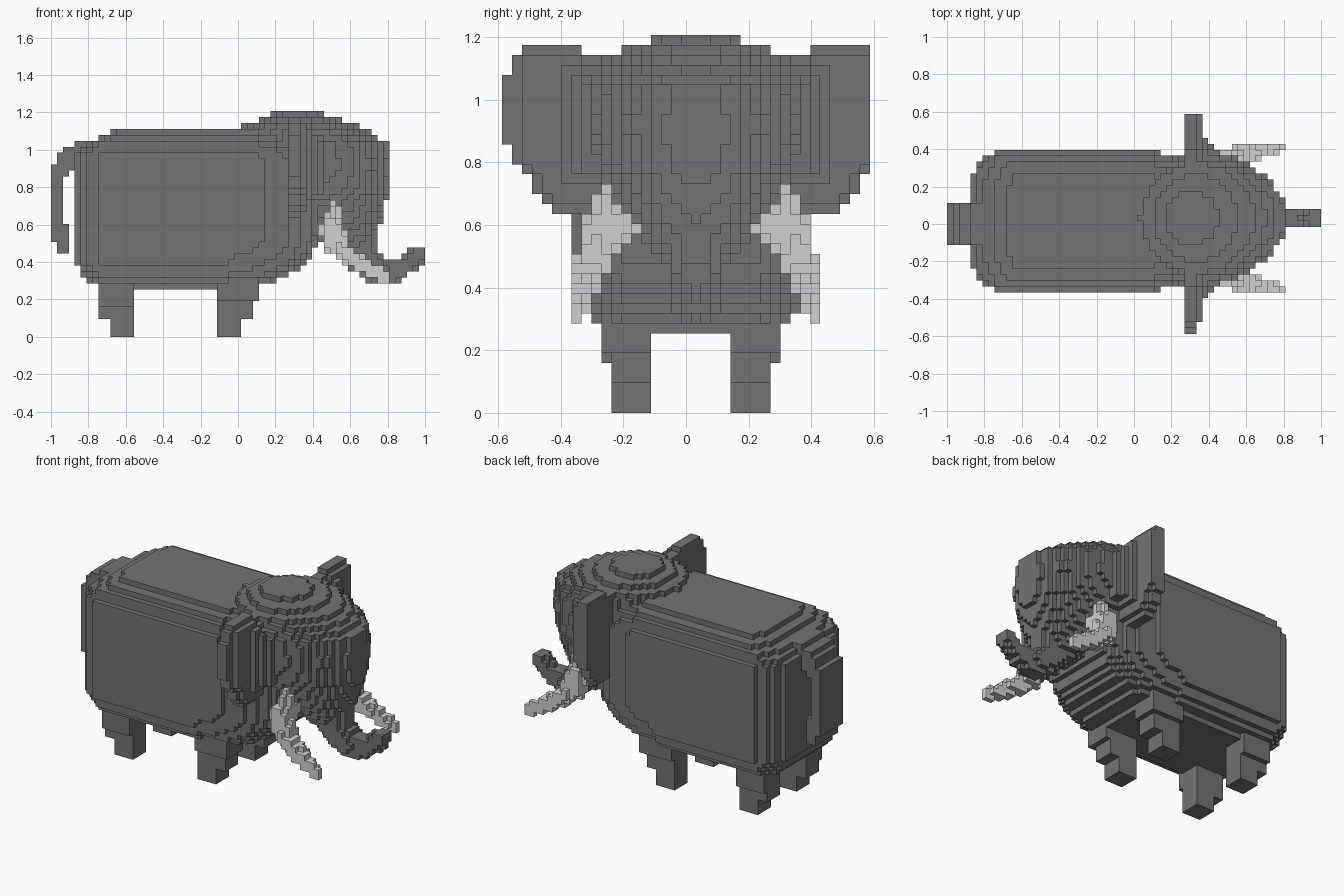
import bpy, bmesh
from math import hypot
from mathutils import Vector
from mathutils.geometry import intersect_point_line

V = 2 / 63                      # block size
NX, NY, NZ = 63, 37, 38         # grid of blocks
MID = V                         # mirror plane of head, ears and tusks

if "Cube" in bpy.data.objects:
    bpy.data.objects.remove(bpy.data.objects["Cube"])


def material(name, value):
    m = bpy.data.materials.new(name)
    m.use_nodes = True
    colour = (value, value, value, 1)
    m.diffuse_color = colour
    m.node_tree.nodes["Principled BSDF"].inputs["Base Color"].default_value = colour
    return m


hide_grey = material("hide grey", 0.17)
ivory_grey = material("ivory grey", 0.63)


def centre(c):
    return Vector(((c[0] + 0.5) * V - 1, (c[1] + 0.5 - NY / 2) * V, (c[2] + 0.5) * V))


def select(test, start=0):
    """Cells whose centre passes the test, from a first column onward."""
    cells = ((i, j, k) for i in range(start, NX) for j in range(NY) for k in range(NZ))
    return {c for c in cells if test(centre(c))}


def block(i0, i1, j0, j1, k0, k1):
    return {(i, j, k) for i in range(i0, i1) for j in range(j0, j1) for k in range(k0, k1)}


def build(name, cells, mat):
    """Make a blocky mesh from the outer faces of a set of cells."""
    bm = bmesh.new()
    verts = {}

    def corner(p):
        if p not in verts:
            verts[p] = bm.verts.new(((p[0] * V) - 1, (p[1] - NY / 2) * V, p[2] * V))
        return verts[p]

    for c in sorted(cells):
        for axis in range(3):
            for side in (0, 1):
                n = list(c)
                n[axis] += 2 * side - 1
                if tuple(n) in cells:
                    continue
                ring = []
                for a, b in ((0, 0), (1, 0), (1, 1), (0, 1)):
                    p = list(c)
                    p[axis] += side
                    p[(axis + 1) % 3] += a
                    p[(axis + 2) % 3] += b
                    ring.append(corner(tuple(p)))
                bm.faces.new(ring if side else ring[::-1])
    mesh = bpy.data.meshes.new(name)
    bm.to_mesh(mesh)
    bm.free()
    mesh.materials.append(mat)
    obj = bpy.data.objects.new(name, mesh)
    bpy.context.collection.objects.link(obj)


def tube(path):
    """Test for a tapering tube through points given as (x, y, z, radius)."""
    pts = [(Vector(p[:3]), p[3]) for p in path]

    def test(p):
        for (a, ra), (b, rb) in zip(pts, pts[1:]):
            t = intersect_point_line(p, a, b)[1]
            t = min(max(t, 0), 1)
            if (p - a.lerp(b, t)).length <= ra + (rb - ra) * t:
                return True
        return False
    return test


# Rounded body: long rounding at the chest, stepped round rump on top
def body_test(p):
    x, y, z = (p.x + 1) / V, abs(p.y / V + NY / 2 - 19), p.z / V
    belly = 9 if x > 30 else 6
    dx = max((10 - x) / 6, (x - 30) / 15, 0)
    dy = max(y - 6, 0) / 6
    dz = max((8 + belly - z) / belly, (z - 29) / 6, 0)
    rump = hypot(max(16 - x, 0), max(y - 4, 0))
    return dx * dx + dy * dy + dz * dz <= 1 and rump <= 6 + 2 * (34.5 - z)


# Head as stacked ovals: height, back, front, half width
LAYERS = [(0.40, 0.58, 0.76, 0.08), (0.48, 0.46, 0.74, 0.10),
          (0.57, 0.38, 0.75, 0.17), (0.66, 0.2, 0.78, 0.24),
          (0.78, 0.05, 0.81, 0.31), (0.9, 0.0, 0.82, 0.345),
          (1.03, 0.0, 0.81, 0.34), (1.1, 0.02, 0.70, 0.31),
          (1.13, 0.03, 0.65, 0.29), (1.16, 0.1, 0.56, 0.235),
          (1.19, 0.16, 0.46, 0.15), (1.21, 0.16, 0.46, 0.15)]


def head_test(p):
    for low, high in zip(LAYERS, LAYERS[1:]):
        if low[0] <= p.z < high[0]:
            t = (p.z - low[0]) / (high[0] - low[0])
            back, front, half = (a + (b - a) * t for a, b in zip(low[1:], high[1:]))
            u = (p.x - (back + front) / 2) / ((front - back) / 2)
            w = (p.y - MID) / half
            return abs(u) ** 1.8 + abs(w) ** 1.8 <= 1
    return False


# Thin fan ears that thicken toward the middle
def ear_test(side):
    def test(p):
        w = (p.y - MID) * side
        if w < 0.16:
            return False
        d = 0.635 - w
        bottom = max(0.635, 0.89 - 1.4 * d)
        top = min(1.18, 1.02 + 2 * d)
        if w < 0.36:
            top = min(top, 1.15 - 0.6 * max(0.3 - w, 0))
        inset = min(d, 2.5 * (top - p.z), 2 * (p.z - bottom))
        depth = 0.335 + V * sum(inset > s for s in (0.09, 0.2, 0.24, 0.28))
        return inset >= 0 and 0.27 <= p.x <= depth
    return test


# Tusks: a root, a short upright spur and a forward sweep
def tusk_cells(side):
    def at(x, w, z, r):
        return (x, MID + side * w, z, r)
    sweep = tube([at(0.5, 0.2, 0.61, 0.045), at(0.5, 0.31, 0.58, 0.065),
                  at(0.52, 0.32, 0.5, 0.062), at(0.59, 0.345, 0.43, 0.05),
                  at(0.68, 0.365, 0.375, 0.042), at(0.77, 0.375, 0.325, 0.034)])
    spur = tube([at(0.5, 0.29, 0.6, 0.05), at(0.51, 0.285, 0.69, 0.03)])
    return select(lambda p: sweep(p) or spur(p), 44)


tusks = {"right_tusk": tusk_cells(-1), "left_tusk": tusk_cells(1)}
ivory = set().union(*tusks.values())
for name, cells in tusks.items():
    build(name, cells, ivory_grey)

build("body", select(body_test) - ivory, hide_grey)
build("head", select(head_test) - ivory, hide_grey)
build("right_ear", select(ear_test(-1), 38) - ivory, hide_grey)
build("left_ear", select(ear_test(1), 38) - ivory, hide_grey)

# Curling nose
nose = tube([(0.62, MID, 0.52, 0.1), (0.66, MID, 0.43, 0.09), (0.73, MID, 0.375, 0.08),
             (0.82, MID, 0.345, 0.06), (0.9, MID, 0.385, 0.05), (0.97, MID, 0.44, 0.05)])
build("nose", select(nose, 44) - ivory, hide_grey)

# Stepped legs, flaring outward toward the body
for side in ("right", "left"):
    for end, steps, levels in (("front", ((28, 32), (28, 34), (28, 35)), (0, 3, 6, 11)),
                               ("rear", ((10, 14), (8, 14), (8, 14)), (0, 3, 5, 11))):
        cells = set()
        for (i0, i1), k0, k1, flare in zip(steps, levels, levels[1:], (0, 0, 1)):
            j0, j1 = (11 - flare, 15) if side == "right" else (23, 27 + flare)
            cells |= block(i0, i1, j0, j1, k0, k1)
        build(f"{side}_{end}_leg", cells, hide_grey)

# Broad hanging tail, rooted in the top of the rump
tail = (block(0, 1, 15, 22, 16, 29) | block(1, 2, 15, 22, 14, 31)
        | block(2, 3, 15, 22, 14, 19) | block(2, 3, 15, 22, 27, 32)
        | block(3, 4, 15, 22, 28, 32) | block(4, 8, 15, 22, 28, 33))
build("tail", tail, hide_grey)
